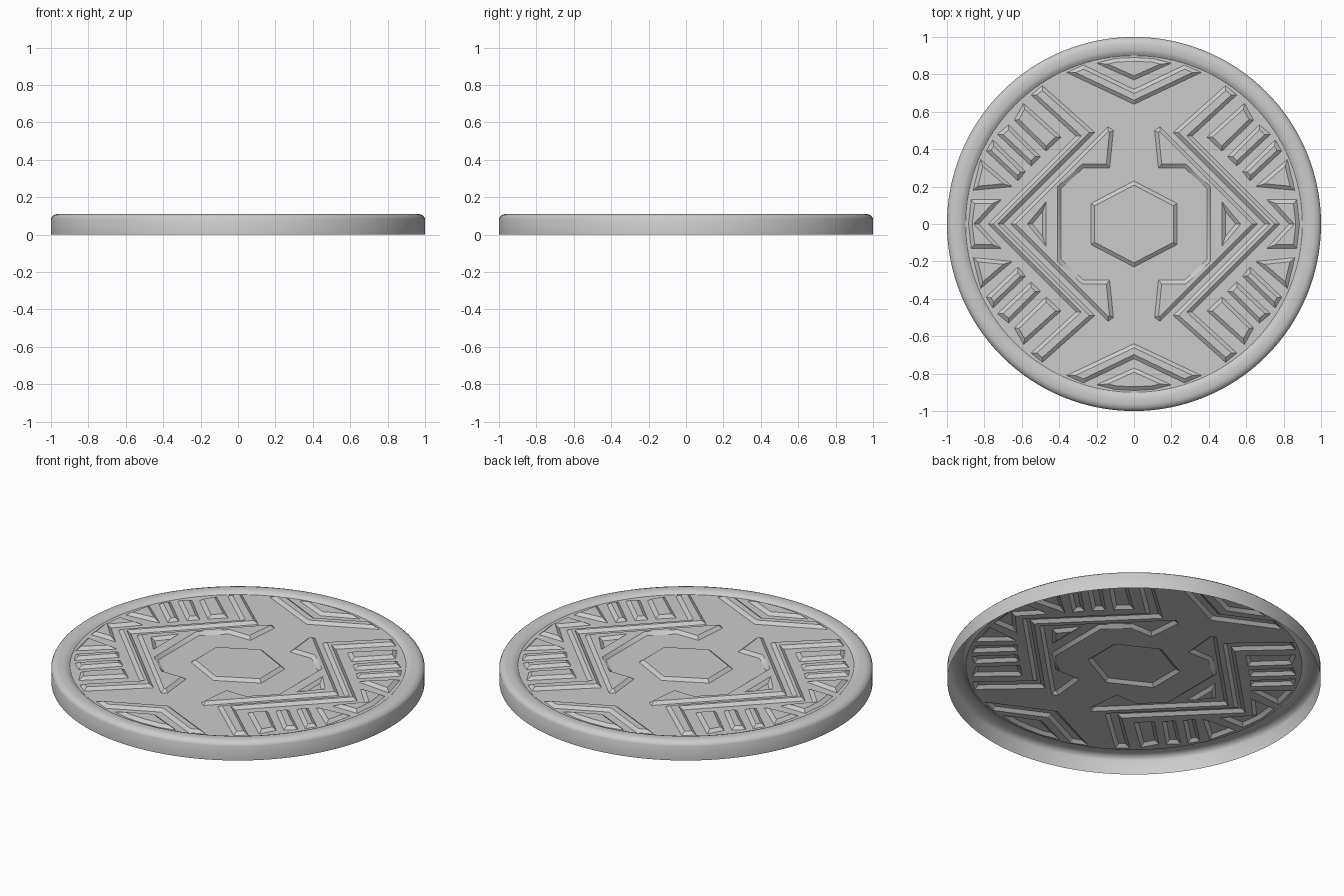
import bpy, bmesh, math
from mathutils import Vector
from mathutils.geometry import delaunay_2d_cdt

if "Cube" in bpy.data.objects:
    bpy.data.objects.remove(bpy.data.objects["Cube"], do_unlink=True)

FLOOR, TOP, SLOPE = 0.095, 0.111, 0.02
SEGMENTS = 128

grey = bpy.data.materials.new("cast grey")
grey.use_nodes = True
grey.diffuse_color = (0.6, 0.6, 0.6, 1)
grey.node_tree.nodes["Principled BSDF"].inputs["Base Color"].default_value = (0.6, 0.6, 0.6, 1)


def finish(name, bm):
    mesh = bpy.data.meshes.new(name)
    bm.to_mesh(mesh)
    bm.free()
    mesh.materials.append(grey)
    obj = bpy.data.objects.new(name, mesh)
    bpy.context.collection.objects.link(obj)
    bpy.ops.object.select_all(action='DESELECT')
    obj.select_set(True)
    bpy.context.view_layer.objects.active = obj
    bpy.ops.object.shade_smooth_by_angle(angle=math.radians(30))
    return obj


def circle(radius):
    return [Vector((radius * math.cos(t), radius * math.sin(t)))
            for t in (2 * math.pi * i / SEGMENTS for i in range(SEGMENTS))]


def flip(points, sx, sy):
    return [(x * sx, y * sy) for x, y in points]


def complete(half, sx, sy):
    """Close a half outline by reflecting it, sharing points on the axis."""
    return half + [p for p in reversed(flip(half, sx, sy)) if p not in half]


def inset(points, distance):
    """Shrink an outline with mitred corners."""
    pts = [Vector(p) for p in points]
    area = sum(pts[i - 1].cross(pts[i]) for i in range(len(pts)))
    if area < 0:
        pts.reverse()
    result = []
    for i, p in enumerate(pts):
        a = (p - pts[i - 1]).normalized()
        b = (pts[(i + 1) % len(pts)] - p).normalized()
        na, nb = Vector((-a.y, a.x)), Vector((-b.y, b.x))
        result.append(p + (na + nb) * distance / (1 + na.dot(nb)))
    return pts, result


# Outer rim: rounded lip and open-bottomed wall
bm = bmesh.new()
profile = [(0.9, FLOOR), (0.915, 0.106), (0.93, 0.111), (0.965, 0.111),
           (0.983, 0.106), (0.995, 0.095), (1, 0.085), (1, 0)]
rings = [[bm.verts.new((p.x, p.y, z)) for p in circle(r)] for r, z in profile]
for a, b in zip(rings, rings[1:]):
    for i in range(SEGMENTS):
        j = (i + 1) % SEGMENTS
        bm.faces.new((a[i], b[i], b[j], a[j]))
finish("outer_rim", bm)

# Raised shapes on the front-back axis: crown panel and chevron
crown = [(0, 0.77), (0.2, 0.86), (0.1, 0.885), (0, 0.89)]
chevron = [(0, 0.64), (0.36, 0.81), (0.27, 0.85), (0, 0.72)]

# Raised shapes on the side axis: jaw, bent stripe and edge panel
jaw = [(0.39, 0), (0.39, 0.19), (0.27, 0.3), (0.13, 0.3), (0.11, 0.5), (0.14, 0.52), (0.66, 0)]
bent_stripe = [(0.7, 0), (0.21, 0.49), (0.49, 0.74), (0.55, 0.69), (0.31, 0.47), (0.78, 0)]
edge_panel = [(0.83, 0), (0.71, 0.13), (0.87, 0.13), (0.885, 0)]

# Raised shapes repeated in each corner: three bars and a panel
corner = [
    [(0.39, 0.465), (0.47, 0.39), (0.64, 0.555), (0.59, 0.645)],
    [(0.5, 0.36), (0.55, 0.31), (0.73, 0.48), (0.67, 0.53)],
    [(0.58, 0.28), (0.62, 0.23), (0.79, 0.39), (0.755, 0.45)],
    [(0.65, 0.2), (0.86, 0.18), (0.82, 0.345)],
]

hexagon = [(0, 0.23), (0.23, 0.11), (0.23, -0.11), (0, -0.23), (-0.23, -0.11), (-0.23, 0.11)]
raised, sunk = [hexagon], []
for s in (1, -1):
    raised += [flip(complete(h, -1, 1), 1, s) for h in (crown, chevron)]
    raised += [flip(complete(h, 1, -1), s, 1) for h in (jaw, bent_stripe, edge_panel)]
    sunk.append(flip([(0.47, 0.12), (0.47, -0.12), (0.57, 0)], s, 1))
    for t in (1, -1):
        raised += [flip(shape, s, t) for shape in corner]

# Relief plate: every outline and its inset become creases in one sheet
points, heights, edges = [], [], []


def add_loop(loop, z):
    start, n = len(points), len(loop)
    points.extend(loop)
    heights.extend([z] * n)
    edges.extend((start + i, start + (i + 1) % n) for i in range(n))


add_loop(circle(0.9), FLOOR)
for shapes, low, high in ((raised, FLOOR, TOP), (sunk, TOP, FLOOR)):
    for shape in shapes:
        outer, inner = inset(shape, SLOPE)
        add_loop(outer, low)
        add_loop(inner, high)

verts, _, faces, source, _, _ = delaunay_2d_cdt(points, edges, [], 1, 1e-5)
bm = bmesh.new()
sheet = [bm.verts.new((v.x, v.y, heights[src[0]] if src else FLOOR))
         for v, src in zip(verts, source)]
for f in faces:
    bm.faces.new([sheet[i] for i in f])
finish("relief_plate", bm)
